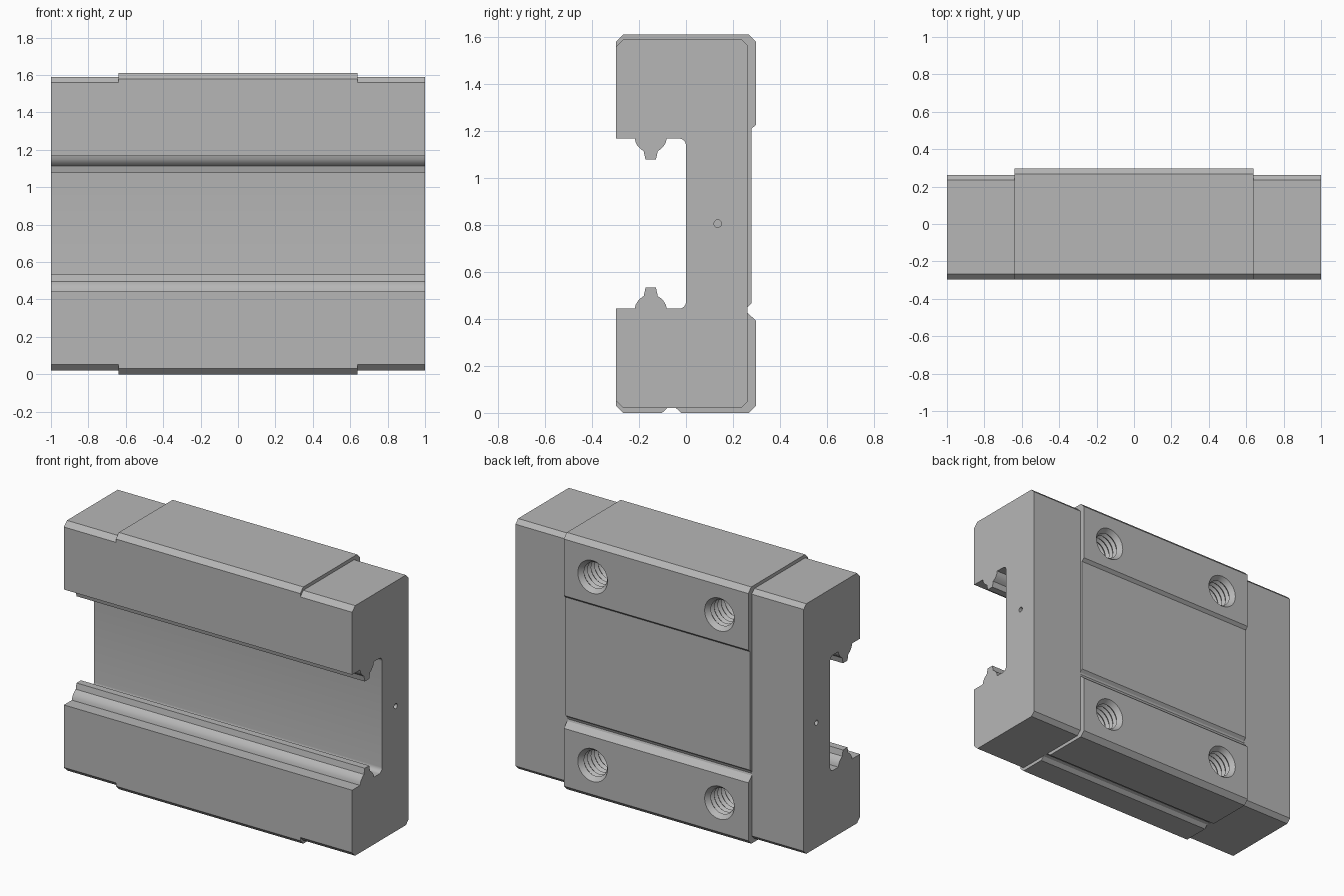
import bpy, bmesh, math
from mathutils import Vector

if "Cube" in bpy.data.objects:
    bpy.data.objects.remove(bpy.data.objects["Cube"], do_unlink=True)

steel = bpy.data.materials.new("grey steel")
steel.use_nodes = True
grey = (0.47, 0.47, 0.47, 1)
steel.diffuse_color = grey
steel.node_tree.nodes["Principled BSDF"].inputs["Base Color"].default_value = grey

MID = 0.805      # height of the mirror plane
HALF = 0.64      # half length of the central block
FRONT = -0.297


def finish(name, bm):
    bmesh.ops.recalc_face_normals(bm, faces=bm.faces)
    mesh = bpy.data.meshes.new(name)
    bm.to_mesh(mesh)
    bm.free()
    mesh.materials.append(steel)
    ob = bpy.data.objects.new(name, mesh)
    bpy.context.collection.objects.link(ob)
    return ob


def extrude_profile(name, points, x0, x1):
    bm = bmesh.new()
    face = bm.faces.new([bm.verts.new((x0, y, z)) for y, z in points])
    ext = bmesh.ops.extrude_face_region(bm, geom=[face])
    verts = [v for v in ext["geom"] if isinstance(v, bmesh.types.BMVert)]
    bmesh.ops.translate(bm, verts=verts, vec=(x1 - x0, 0, 0))
    return finish(name, bm)


def arc(cy, cz, r, a0, a1, n=6):
    steps = [math.radians(a0 + (a1 - a0) * i / n) for i in range(n + 1)]
    return [(cy + r * math.cos(a), cz + r * math.sin(a)) for a in steps]


def revolve(name, rings, origin, axis, sides=32):
    # rings are (radius, distance along axis)
    bm = bmesh.new()
    turn = Vector((0, 0, 1)).rotation_difference(Vector(axis))
    loops = []
    for r, d in rings:
        loops.append([bm.verts.new(Vector(origin) + turn @ Vector(
            (r * math.cos(math.tau * i / sides), r * math.sin(math.tau * i / sides), d)))
            for i in range(sides)])
    for a, b in zip(loops, loops[1:]):
        for i in range(sides):
            j = (i + 1) % sides
            bm.faces.new((a[i], a[j], b[j], b[i]))
    bm.faces.new(loops[0])
    bm.faces.new(loops[-1])
    return finish(name, bm)


def cut(target, cutter):
    mod = target.modifiers.new("cut", 'BOOLEAN')
    mod.operation = 'DIFFERENCE'
    mod.solver = 'EXACT'
    mod.object = cutter
    bpy.context.view_layer.objects.active = target
    bpy.ops.object.modifier_apply(modifier=mod.name)
    bpy.data.objects.remove(cutter, do_unlink=True)


# Rail channel: upper half from the front edge inward, then its mirror image
upper = [(FRONT, 1.167), (-0.218, 1.167), (-0.214, 1.15), (-0.206, 1.136),
         (-0.195, 1.124), (-0.18, 1.113), (-0.172, 1.077), (-0.128, 1.077),
         (-0.12, 1.113), (-0.105, 1.124), (-0.094, 1.136), (-0.086, 1.15),
         (-0.082, 1.167)] + arc(-0.03, 1.137, 0.03, 90, 0)
channel = upper + [(y, 2 * MID - z) for y, z in reversed(upper)]


def body_profile(low, back, chamfer, underside=(), rear=()):
    high, c = 2 * MID - low, chamfer
    return (channel + [(FRONT, low + 0.03), (FRONT + 0.03, low)] + list(underside)
            + [(back - c, low), (back, low + c)] + list(rear)
            + [(back, high - c), (back - c, high), (FRONT + 0.03, high), (FRONT, high - 0.03)])


# Central block with oil groove below and reference grooves on the back
block = extrude_profile("carriage_block", body_profile(
    0, 0.297, 0.03,
    underside=[(-0.102, 0), (-0.08, 0.02), (-0.06, 0.026), (-0.042, 0.02), (-0.02, 0)],
    rear=[(0.297, 0.393), (0.262, 0.425), (0.258, 0.437), (0.262, 0.449), (0.278, 0.465),
          (0.278, 1.208), (0.297, 1.225)]), -HALF, HALF)

# Threaded mounting holes
thread = [(0.113, -0.01), (0.103, 0), (0.08, 0.03)]
for k in range(8):
    d = 0.03 + 0.035 * k
    thread += [(0.094, d + 0.0175), (0.08, d + 0.035)]
thread.append((0.08, 0.36))
for x in (-0.44, 0.44):
    for z in (MID - 0.59, MID + 0.59):
        cut(block, revolve("hole_cutter", thread, (x, 0.297, z), (0, -1, 0)))

# End caps with a small grease port each
caps = []
for side, name in ((1, "left_end_cap"), (-1, "right_end_cap")):
    cap = extrude_profile(name, body_profile(0.021, 0.262, 0.026), side * HALF, side)
    port = [(0.016, -0.02), (0.016, 0.1)]
    cut(cap, revolve("port_cutter", port, (side, 0.135, MID), (-side, 0, 0), 16))
    caps.append(cap)

# Smooth the curved surfaces and keep the machined edges crisp
bpy.ops.object.select_all(action='DESELECT')
for ob in [block] + caps:
    ob.select_set(True)
bpy.context.view_layer.objects.active = block
bpy.ops.object.shade_smooth_by_angle(angle=math.radians(25))
